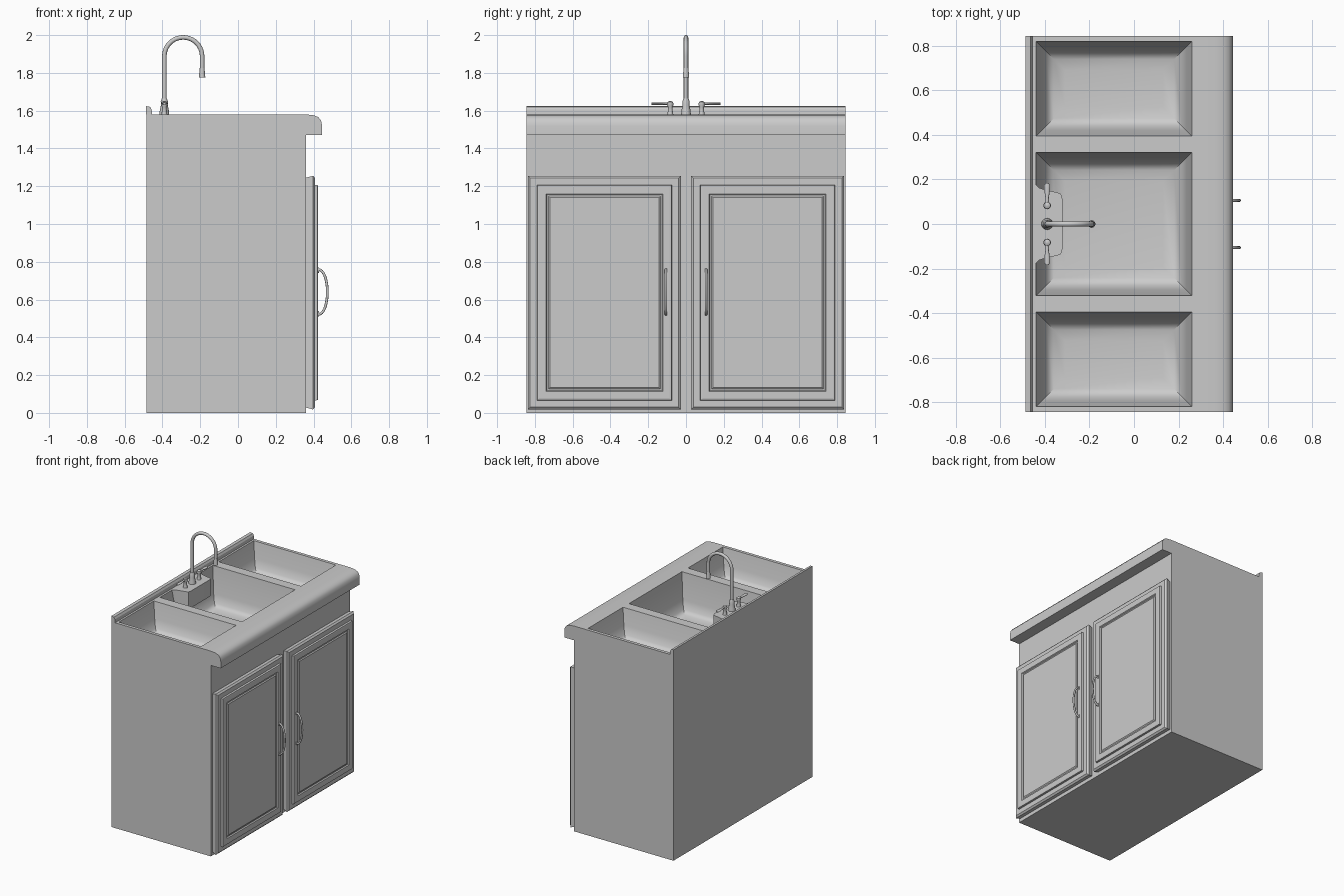
import bpy, bmesh
from math import sin, cos, pi, radians

if "Cube" in bpy.data.objects:
    bpy.data.objects.remove(bpy.data.objects["Cube"])


def make(name, bm, smooth=None):
    bmesh.ops.recalc_face_normals(bm, faces=bm.faces)
    me = bpy.data.meshes.new(name)
    bm.to_mesh(me)
    bm.free()
    ob = bpy.data.objects.new(name, me)
    bpy.context.collection.objects.link(ob)
    if smooth:
        bpy.ops.object.select_all(action='DESELECT')
        ob.select_set(True)
        bpy.context.view_layer.objects.active = ob
        bpy.ops.object.shade_smooth_by_angle(angle=radians(smooth))
    return ob


def loft(rings, caps=(True, True)):
    """Skin a list of closed point rings."""
    bm = bmesh.new()
    vs = [[bm.verts.new(p) for p in r] for r in rings]
    n = len(vs[0])
    for a, b in zip(vs, vs[1:]):
        for i in range(n):
            j = (i + 1) % n
            bm.faces.new((a[i], a[j], b[j], b[i]))
    if caps[0]:
        bm.faces.new(vs[0][::-1])
    if caps[1]:
        bm.faces.new(vs[-1])
    return bm


def extrude_y(profile, y):
    return loft([[(x, s, z) for x, z in profile] for s in (-y, y)])


def rect_z(x0, x1, y0, y1, z):
    return [(x0, y0, z), (x1, y0, z), (x1, y1, z), (x0, y1, z)]


def rect_x(x, y0, y1, z0, z1):
    return [(x, y0, z0), (x, y1, z0), (x, y1, z1), (x, y0, z1)]


def lathe(name, x, y, prof, n=16):
    rings = [[(x + r * cos(2 * pi * i / n), y + r * sin(2 * pi * i / n), z)
              for i in range(n)] for r, z in prof]
    return make(name, loft(rings), 40)


def tube(name, path, r, n=12):
    """Tube along a path lying in a plane of constant y."""
    rings = []
    for k, (x, y, z) in enumerate(path):
        a, b = path[max(k - 1, 0)], path[min(k + 1, len(path) - 1)]
        tx, tz = b[0] - a[0], b[2] - a[2]
        m = (tx * tx + tz * tz) ** 0.5
        nx, nz = -tz / m, tx / m
        rings.append([(x + r * cos(t) * nx, y + r * sin(t), z + r * cos(t) * nz)
                      for t in (2 * pi * i / n for i in range(n))])
    return make(name, loft(rings), 50)


W, BACK, FRONT, SEAM, TOP = 0.845, -0.485, 0.36, 1.27, 1.58

# cabinet carcass, open under the counter
make("cabinet", loft([rect_z(BACK, FRONT, -W, W, 0), rect_z(BACK, FRONT, -W, W, SEAM)],
                     caps=(True, False)))

# counter with rounded front lip
counter = make("counter", extrude_y(
    [(BACK, SEAM), (FRONT, SEAM), (FRONT, 1.47), (.445, 1.47), (.445, 1.52), (.44, 1.548),
     (.425, 1.566), (.40, 1.576), (.36, TOP), (BACK, TOP)], W))

# three basins cut into the counter
for y0, y1, zb in ((-.82, -.395, 1.37), (-.322, .322, 1.29), (.395, .82, 1.37)):
    rings = [rect_z(-.44 + i, .26 - i, y0 + i, y1 - i, z) for i, z in
             ((-.005, TOP + .03), (0, TOP), (.025, zb + .09), (.045, zb + .03),
              (.08, zb + .008), (.13, zb))]
    cutter = make("basin_cutter", loft(rings))
    cutter.hide_render = True
    mod = counter.modifiers.new("basin", 'BOOLEAN')
    mod.object, mod.operation, mod.solver = cutter, 'DIFFERENCE', 'EXACT'
    bpy.context.view_layer.objects.active = counter
    bpy.ops.object.modifier_apply(modifier=mod.name)
    bpy.data.objects.remove(cutter)

# open the counter's hidden underside
bm = bmesh.new()
bm.from_mesh(counter.data)
bmesh.ops.delete(bm, geom=[f for f in bm.faces
                           if all(abs(v.co.z - SEAM) < 1e-4 for v in f.verts)],
                 context='FACES_ONLY')
bm.to_mesh(counter.data)
bm.free()
bpy.ops.object.select_all(action='DESELECT')
counter.select_set(True)
bpy.context.view_layer.objects.active = counter
bpy.ops.object.shade_smooth_by_angle(angle=radians(40))

# low backsplash
make("backsplash", extrude_y([(-.487, TOP), (-.455, TOP), (-.457, 1.605), (-.465, 1.62),
                              (-.487, 1.624)], W))

# faucet ledge inside the centre basin
half = [(-.445, .18), (-.425, .162), (-.395, .152), (-.345, .142), (-.328, .135), (-.322, .115)]
outline = half + [(x, -y) for x, y in reversed(half)]
make("faucet_ledge", loft([[(x, y, z) for x, y in outline] for z in (1.45, TOP)]), 40)

# faucet base, gooseneck and nozzle
lathe("faucet_base", -.39, 0, [(.026, TOP), (.024, 1.6), (.018, 1.63), (.019, 1.65), (.013, 1.665)])
arc = [(-.29 - .1 * cos(pi * i / 20), 0, 1.888 + .1 * sin(pi * i / 20)) for i in range(21)]
tube("gooseneck", [(-.39, 0, TOP)] + arc + [(-.19, 0, 1.80)], .012)
lathe("nozzle", -.19, 0, [(.017, 1.775), (.016, 1.79), (.0125, 1.825)])

for s, side in ((1, "right"), (-1, "left")):
    # tap post and lever
    lathe(side + "_tap_post", -.39, s * .083,
          [(.016, TOP), (.013, 1.595), (.012, 1.62), (.017, 1.63), (.015, 1.645), (.006, 1.65)])
    lever = [[(-.39 + w * cos(t), s * y, 1.637 + .006 * sin(t))
              for t in (2 * pi * i / 10 for i in range(10))]
             for y, w in ((.085, .008), (.12, .008), (.15, .013), (.172, .014), (.183, .008))]
    make(side + "_tap_lever", loft(lever), 50)

    # raised panel door
    rings = []
    for inset, x in ((.01, .36), (0, .397), (.012, .408), (.048, .408), (.05, .422),
                     (.06, .424), (.095, .424), (.10, .416), (.108, .416), (.116, .422)):
        rings.append([(px, s * py, pz) for px, py, pz in
                      rect_x(x, .027 + inset, .837 - inset, .018 + inset, 1.255 - inset)])
    make(side + "_door", loft(rings))

    # bowed pull handle with round mounts
    pull = [(.418 + .055 * sin(pi * i / 16) ** .8, s * .106, .64 - .12 * cos(pi * i / 16))
            for i in range(17)]
    tube(side + "_pull", pull, .007, 10)
    for z in (.525, .755):
        mount = [[(x, s * .106 + .009 * cos(t), z + .014 * sin(t))
                  for t in (2 * pi * i / 12 for i in range(12))] for x in (.415, .429)]
        make(side + "_pull_mount", loft(mount), 40)
